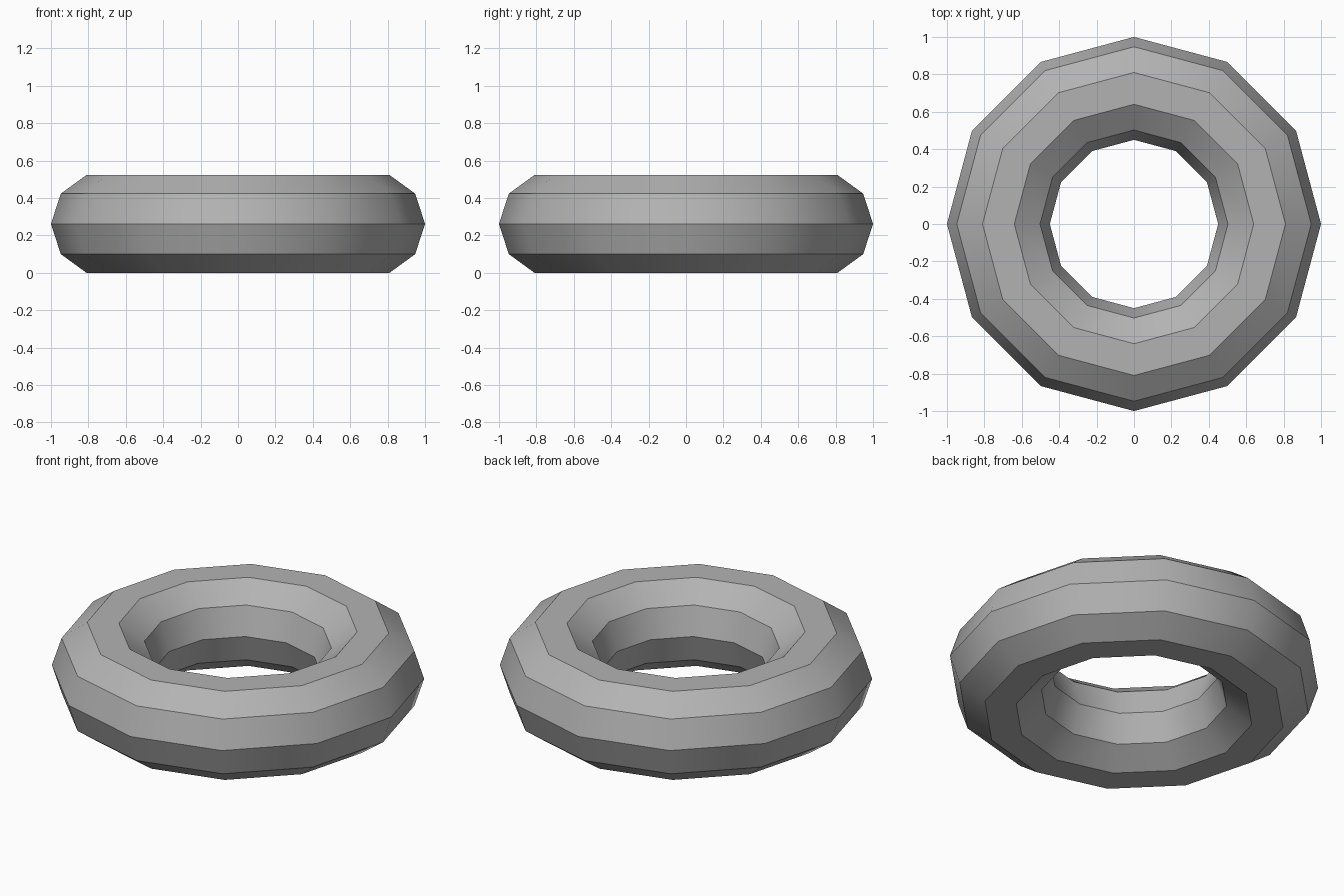
import bpy
from math import radians, sin

if "Cube" in bpy.data.objects:
    bpy.data.objects.remove(bpy.data.objects["Cube"])

RING_RADIUS = 0.725
TUBE_RADIUS = 0.275

# Low-poly ring: 12 segments around, 10-sided tube, resting on its flat underside
bpy.ops.mesh.primitive_torus_add(
    major_segments=12, minor_segments=10,
    major_radius=RING_RADIUS, minor_radius=TUBE_RADIUS,
    location=(0, 0, TUBE_RADIUS * sin(radians(72))))
ring = bpy.context.object
ring.name = "ring"

# Smooth around the ring, crisp edges along the tube's bands
bpy.ops.object.shade_smooth_by_angle(angle=radians(31))

# Dark grey surface
grey = bpy.data.materials.new("dark_grey")
grey.diffuse_color = (0.45, 0.45, 0.45, 1)
grey.use_nodes = True
grey.node_tree.nodes["Principled BSDF"].inputs["Base Color"].default_value = grey.diffuse_color
ring.data.materials.append(grey)
